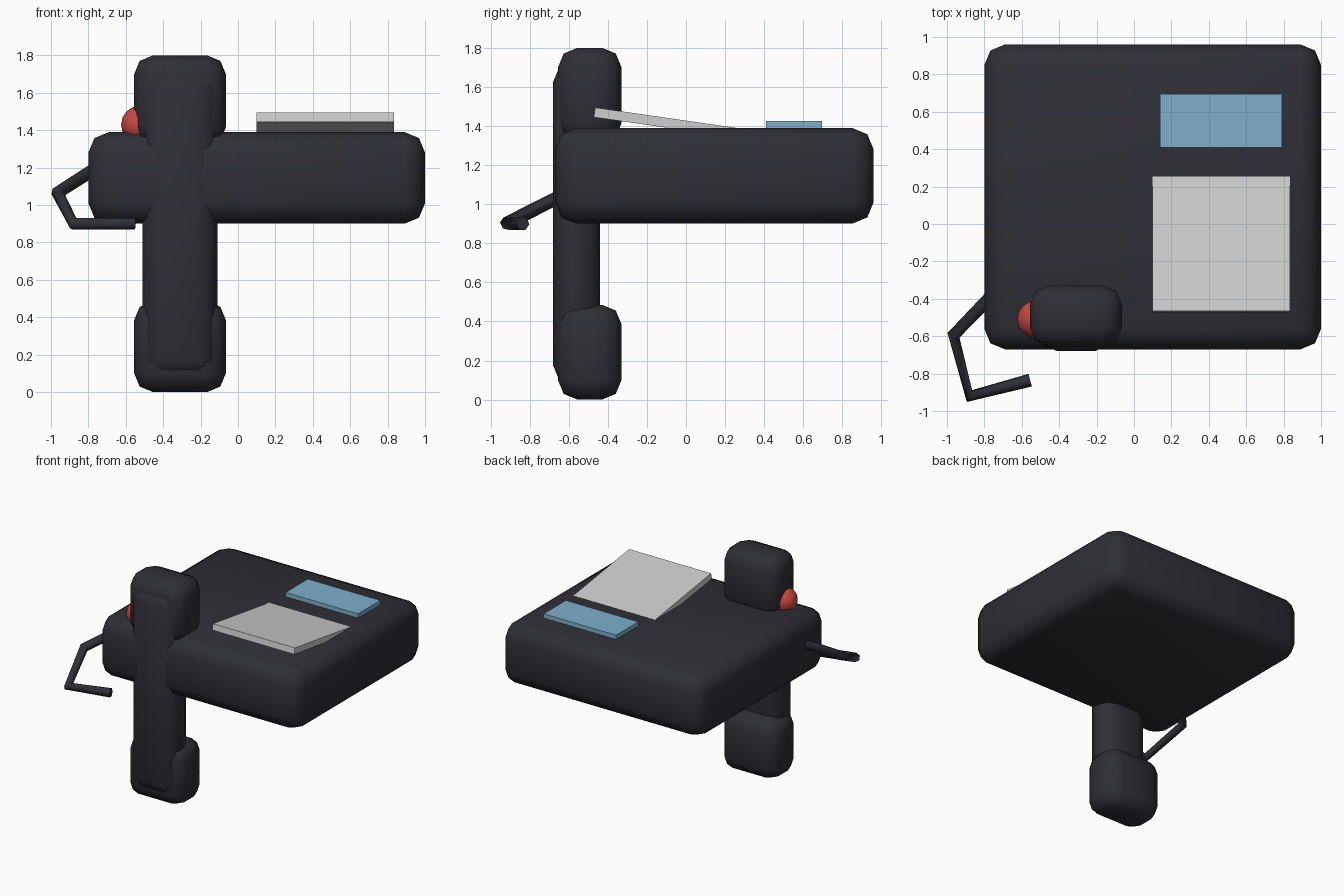
import bpy
import math

cube = bpy.data.objects.get("Cube")
if cube:
    bpy.data.objects.remove(cube, do_unlink=True)


def make_material(name, rgb):
    mat = bpy.data.materials.new(name)
    mat.use_nodes = True
    color = (*rgb, 1.0)
    mat.diffuse_color = color
    mat.node_tree.nodes["Principled BSDF"].inputs["Base Color"].default_value = color
    return mat


charcoal = make_material("charcoal plastic", (0.028, 0.028, 0.037))
pale_grey = make_material("pale grey", (0.62, 0.62, 0.63))
sky_blue = make_material("sky blue", (0.21, 0.43, 0.60))
red = make_material("red", (0.60, 0.06, 0.05))


def box(name, low, high, mat, bevel=0.0, tilt=0.0):
    """Box between two corners, optionally rounded and tilted about x."""
    center = [(a + b) / 2 for a, b in zip(low, high)]
    bpy.ops.mesh.primitive_cube_add(size=1, location=center)
    obj = bpy.context.object
    obj.name = name
    obj.scale = [b - a for a, b in zip(low, high)]
    bpy.ops.object.transform_apply(location=False, rotation=False, scale=True)
    obj.rotation_euler.x = tilt
    obj.data.materials.append(mat)
    if bevel:
        mod = obj.modifiers.new("rounded edges", "BEVEL")
        mod.width = bevel
        mod.segments = 2
        mod.limit_method = "NONE"
        bpy.ops.object.shade_smooth()
    return obj


# Base unit
box("phone_body", (-0.80, -0.67, 0.90), (1.0, 0.96, 1.39), charcoal, 0.11)

# Handset: grip with an ear piece and a mouth piece
box("handset_grip", (-0.51, -0.68, 0.075), (-0.11, -0.44, 1.725), charcoal, 0.1)
for name, bottom in (("mouth_piece", 0.0), ("ear_piece", 1.315)):
    box(name, (-0.555, -0.655, bottom), (-0.065, -0.33, bottom + 0.485), charcoal, 0.1)

# Tilted keypad panel and display on top
box("keypad_panel", (0.10, -0.472, 1.393), (0.835, 0.253, 1.443), pale_grey,
    tilt=math.radians(-8.2))
box("display", (0.14, 0.41, 1.37), (0.79, 0.695, 1.425), sky_blue)

# Round indicator beside the ear piece
bpy.ops.mesh.primitive_uv_sphere_add(segments=16, ring_count=8, radius=0.1,
                                     location=(-0.525, -0.51, 1.43))
light = bpy.context.object
light.name = "indicator_light"
light.data.materials.append(red)
bpy.ops.object.shade_smooth()

# Bent cord leaving the side of the body
path = [(-0.70, -0.32, 1.235), (-0.965, -0.595, 1.065),
        (-0.88, -0.92, 0.90), (-0.555, -0.835, 0.90)]
curve = bpy.data.curves.new("cord", "CURVE")
curve.dimensions = "3D"
curve.bevel_depth = 0.035
curve.bevel_resolution = 1
curve.use_fill_caps = True
spline = curve.splines.new("POLY")
spline.points.add(len(path) - 1)
for point, co in zip(spline.points, path):
    point.co = (*co, 1.0)
curve.materials.append(charcoal)
cord = bpy.data.objects.new("cord", curve)
bpy.context.collection.objects.link(cord)
